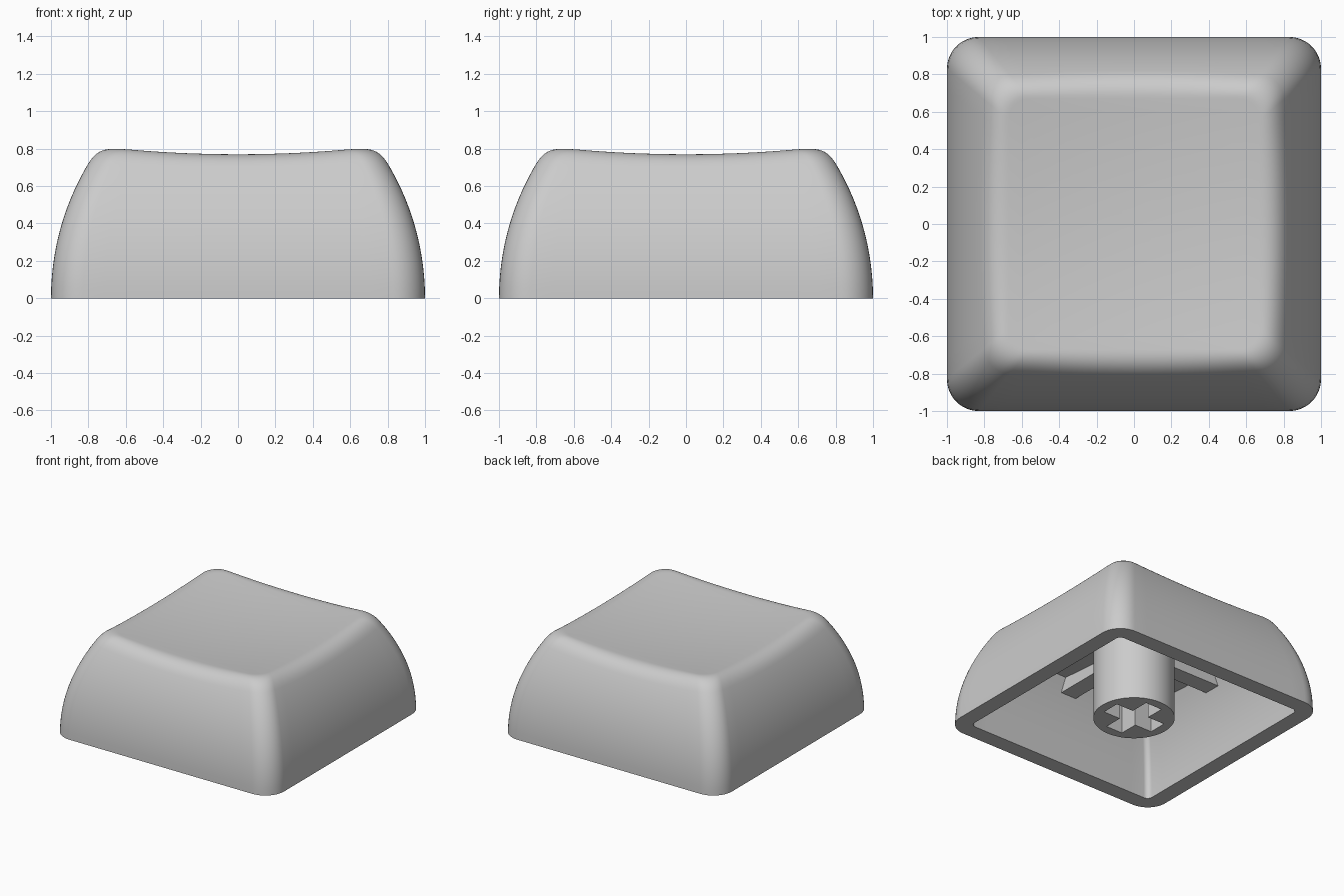
import bpy, bmesh
from math import sin, cos, pi, sqrt, radians
from mathutils import Vector, Matrix

cube = bpy.data.objects.get("Cube")
if cube:
    bpy.data.objects.remove(cube, do_unlink=True)

grey = bpy.data.materials.new("grey_plastic")
grey.use_nodes = True
colour = (0.6, 0.6, 0.6, 1)
grey.diffuse_color = colour
grey.node_tree.nodes["Principled BSDF"].inputs["Base Color"].default_value = colour

WALL = 0.133        # shell thickness
ARC = 1.4           # radius of the curved side profile


def make_object(name, bm):
    bmesh.ops.recalc_face_normals(bm, faces=bm.faces)
    mesh = bpy.data.meshes.new(name)
    bm.to_mesh(mesh)
    bm.free()
    mesh.materials.append(grey)
    obj = bpy.data.objects.new(name, mesh)
    bpy.context.collection.objects.link(obj)
    return obj


def box(name, size, centre):
    bm = bmesh.new()
    bmesh.ops.create_cube(bm, size=1)
    bmesh.ops.scale(bm, vec=size, verts=bm.verts)
    bmesh.ops.translate(bm, vec=centre, verts=bm.verts)
    return make_object(name, bm)


def smooth(obj):
    bpy.ops.object.select_all(action='DESELECT')
    obj.select_set(True)
    bpy.context.view_layer.objects.active = obj
    bpy.ops.object.shade_smooth_by_angle(angle=radians(30))


def rounded_square(radius, arc_steps=10, side_steps=14):
    """Outline of half width 1, counter-clockwise."""
    flat = 1 - radius
    points = []
    for quarter in range(4):
        turn = Matrix.Rotation(quarter * pi / 2, 2)
        for i in range(1, side_steps):
            points.append(turn @ Vector((1, flat * (2 * i / side_steps - 1))))
        for i in range(arc_steps + 1):
            a = pi / 2 * i / arc_steps
            points.append(turn @ Vector((flat + radius * cos(a), flat + radius * sin(a))))
    return points


def side(z):
    """Half width of the outer wall at a height."""
    return 1 - ARC + sqrt(ARC * ARC - z * z)


def dish(p, h):
    """Height of the scooped top at outline point p scaled by h."""
    return 0.735 + 0.075 * p.length_squared * h * h


def outer_column(p):
    """(half width, height) from the dish centre out to the bottom rim."""
    h_in = 0.67
    column = [(h_in * i / 10, dish(p, h_in * i / 10)) for i in range(1, 11)]
    top = dish(p, 0.76) - 0.09
    h_out = side(top)
    slope = top / sqrt(ARC * ARC - top * top)
    rise = dish(p, 0.76) - top
    start = Vector((h_in, dish(p, h_in)))
    corner = Vector((h_out - slope * rise, top + rise))
    end = Vector((h_out, top))
    for i in range(1, 11):      # rounded shoulder
        t = i / 10
        column.append(tuple(start * (1 - t) ** 2 + corner * 2 * t * (1 - t) + end * t * t))
    for i in range(11, -1, -1):
        z = top * i / 12
        column.append((side(z), z))
    return column


def inner_column(p):
    """From the bottom rim up to the ceiling centre."""
    top = dish(p, 0.7) - WALL
    column = [(side(top * i / 12) - WALL, top * i / 12) for i in range(13)]
    h_top = column[-1][0]
    for i in range(7, 0, -1):
        h = h_top * i / 8
        column.append((h, dish(p, h) - WALL))
    return column


# Hollow cap shell
bm = bmesh.new()
columns = []
for p, q in zip(rounded_square(0.17), rounded_square(0.05)):
    column = [(p.x * h, p.y * h, z) for h, z in outer_column(p)]
    column += [(q.x * h, q.y * h, z) for h, z in inner_column(q)]
    columns.append([bm.verts.new(v) for v in column])
top_mid = bm.verts.new((0, 0, dish(Vector((0, 0)), 0)))
ceiling_mid = bm.verts.new((0, 0, dish(Vector((0, 0)), 0) - WALL))
for i, a in enumerate(columns):
    b = columns[(i + 1) % len(columns)]
    bm.faces.new((top_mid, a[0], b[0]))
    bm.faces.new((ceiling_mid, b[-1], a[-1]))
    for k in range(len(a) - 1):
        bm.faces.new((a[k], a[k + 1], b[k + 1], b[k]))
smooth(make_object("cap_shell", bm))

# Round stem with a cross-shaped socket
bm = bmesh.new()
bmesh.ops.create_cone(bm, cap_ends=True, segments=64, radius1=0.305, radius2=0.305, depth=0.66,
                      matrix=Matrix.Translation((0, 0, 0.33)))
stem = make_object("stem", bm)
for size in ((0.46, 0.15, 0.9), (0.15, 0.46, 0.9)):
    cutter = box("socket_cutter", size, (0, 0, 0))
    cut = stem.modifiers.new("socket", 'BOOLEAN')
    cut.operation = 'DIFFERENCE'
    cut.solver = 'EXACT'
    cut.object = cutter
    bpy.context.view_layer.objects.active = stem
    bpy.ops.object.modifier_apply(modifier=cut.name)
    bpy.data.objects.remove(cutter, do_unlink=True)
smooth(stem)

# Ribs under the ceiling, from the stem out to each wall
for name, direction in (("left", (1, 0)), ("right", (-1, 0)), ("front", (0, -1)), ("back", (0, 1))):
    dx, dy = direction
    size = (0.52 if dx else 0.14, 0.52 if dy else 0.14, 0.15)
    box(name + "_rib", size, (dx * 0.54, dy * 0.54, 0.605))
